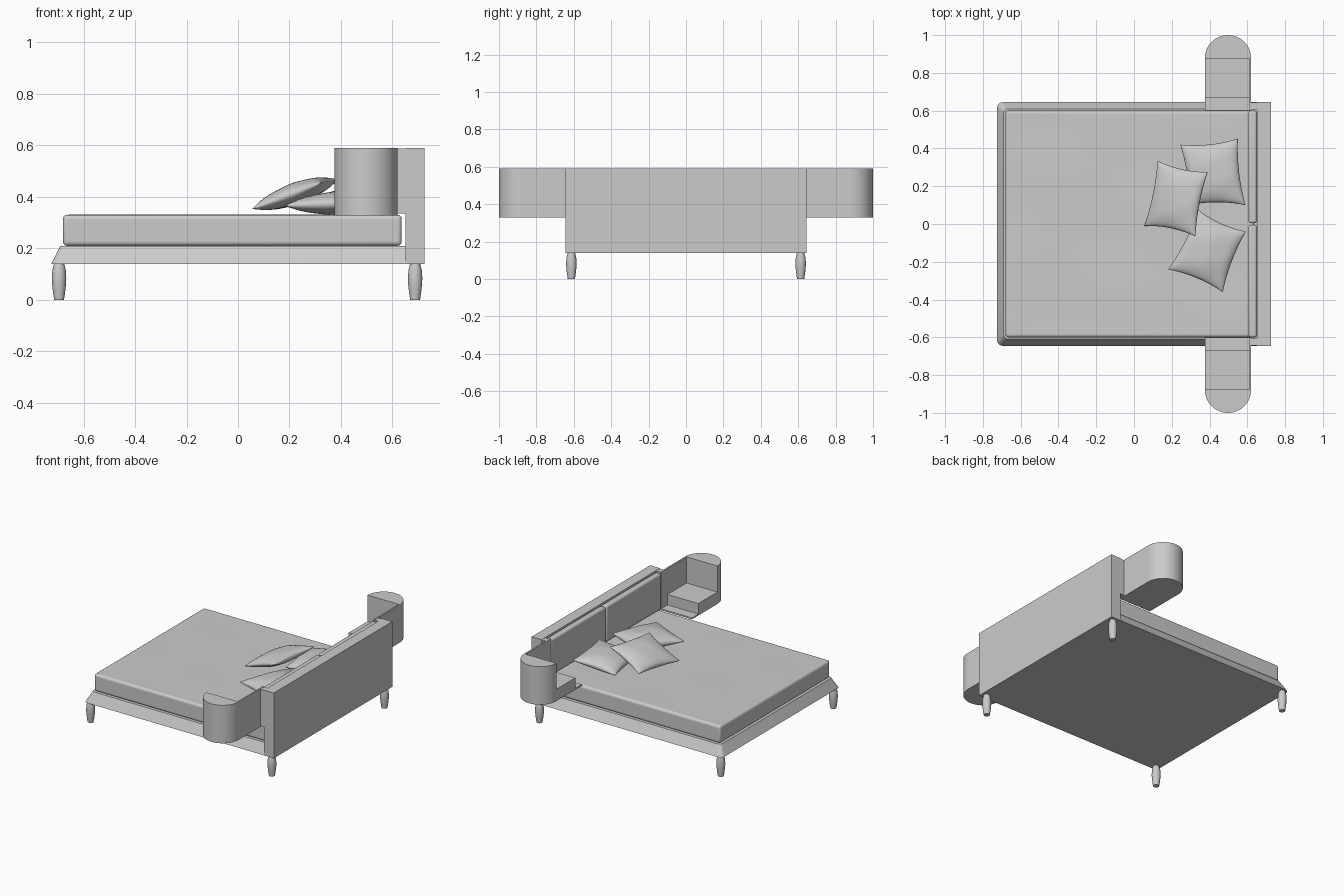
import bpy, bmesh
from math import sin, cos, pi, radians
from mathutils import Vector

if "Cube" in bpy.data.objects:
    bpy.data.objects.remove(bpy.data.objects["Cube"])


def finish(name, bm, smooth=None, bevel=0):
    bmesh.ops.recalc_face_normals(bm, faces=bm.faces)
    me = bpy.data.meshes.new(name)
    bm.to_mesh(me)
    bm.free()
    ob = bpy.data.objects.new(name, me)
    bpy.context.collection.objects.link(ob)
    if bevel:
        m = ob.modifiers.new("Bevel", "BEVEL")
        m.width, m.segments, m.limit_method = bevel, 4, "ANGLE"
        m.angle_limit = radians(40)
    if smooth:
        bpy.ops.object.select_all(action="DESELECT")
        ob.select_set(True)
        bpy.context.view_layer.objects.active = ob
        bpy.ops.object.shade_smooth_by_angle(angle=radians(smooth))
    return ob


def loft(name, rings, smooth=None, bevel=0):
    """Skin closed rings of points and cap both ends."""
    bm = bmesh.new()
    loops = [[bm.verts.new(p) for p in r] for r in rings]
    n = len(loops[0])
    for a, b in zip(loops, loops[1:]):
        for i in range(n):
            j = (i + 1) % n
            bm.faces.new((a[i], a[j], b[j], b[i]))
    bm.faces.new(loops[0])
    bm.faces.new(loops[-1])
    return finish(name, bm, smooth, bevel)


def box(name, x0, x1, y0, y1, z0, z1, smooth=None, bevel=0):
    ring = lambda z: [(x0, y0, z), (x1, y0, z), (x1, y1, z), (x0, y1, z)]
    return loft(name, [ring(z0), ring(z1)], smooth, bevel)


def frame_ring(x0, x1, w, r, z):
    """Outline with two rounded foot corners."""
    pts = [(x1, -w, z), (x1, w, z)]
    for cy, a0 in ((w - r, 90), (-w + r, 180)):
        for k in range(7):
            a = radians(a0 + 15 * k)
            pts.append((x0 + r + r * cos(a), cy + r * sin(a), z))
    return pts


def pillow(name, corners, thick, n=28):
    """Stuffed cushion: two bulged sheets between four corner points."""
    c = [Vector(p) for p in corners]
    normal = (c[2] - c[0]).cross(c[3] - c[1]).normalized()
    if normal.z < 0:
        normal = -normal
    bm = bmesh.new()
    for side in (1, -1):
        g = []
        for i in range(n + 1):
            for j in range(n + 1):
                u, v = -cos(pi * i / n), -cos(pi * j / n)
                # pinch the middle of each edge inward
                pu = u * (1 - 0.09 * (1 - v * v) * u * u)
                pv = v * (1 - 0.09 * (1 - u * u) * v * v)
                s, t = (pu + 1) / 2, (pv + 1) / 2
                p = (c[0] * (1 - s) + c[1] * s) * (1 - t) + (c[3] * (1 - s) + c[2] * s) * t
                h = thick * (max(0, (1 - u * u) * (1 - v * v))) ** 0.48
                h *= 1 + 0.05 * sin(5 * u + 3 * v) * sin(4 * v - 2 * u)
                g.append(bm.verts.new(p + normal * h * side))
        for i in range(n):
            for j in range(n):
                k = i * (n + 1) + j
                bm.faces.new((g[k], g[k + 1], g[k + n + 2], g[k + n + 1]))
    bmesh.ops.remove_doubles(bm, verts=bm.verts, dist=1e-5)
    return finish(name, bm, 80)


# Bed platform with sloped sides, and headboard
loft("bed_frame", [frame_ring(-0.725, 0.65, 0.645, 0.03, 0.14),
                   frame_ring(-0.69, 0.65, 0.61, 0.025, 0.21)], 30)
box("headboard", 0.65, 0.725, -0.645, 0.645, 0.14, 0.59)

# Mattress with a softly uneven top
bm = bmesh.new()
bmesh.ops.create_cube(bm, size=1)
for v in bm.verts:
    v.co = (-0.022 + v.co.x * 1.316, v.co.y * 1.2, 0.27 + v.co.z * 0.12)
top = [e for e in bm.edges if all(v.co.z > 0.3 for v in e.verts)]
bmesh.ops.subdivide_edges(bm, edges=top, cuts=23, use_grid_fill=True)
for v in bm.verts:
    if v.co.z > 0.3 and abs(v.co.y) < 0.58 and -0.66 < v.co.x < 0.6:
        v.co.z += 0.0012 * sin(7 * v.co.x + 4 * v.co.y) * cos(9 * v.co.y - 3 * v.co.x)
finish("mattress", bm, 50, 0.016)

# Turned legs
profile = [(0.019, 0), (0.023, 0.025), (0.027, 0.06), (0.028, 0.085),
           (0.026, 0.115), (0.02, 0.14)]
for x, end in ((-0.695, "foot"), (0.688, "head")):
    for y, side in ((-0.613, "right"), (0.613, "left")):
        loft(f"{end}_leg_{side}",
             [[(x + r * cos(a * pi / 12), y + r * sin(a * pi / 12), z) for a in range(24)]
              for r, z in profile], 40)

for s, side in ((-1, "right"), (1, "left")):
    # Backrest cushion
    y0, y1 = sorted((s * 0.004, s * 0.6))
    box(f"backrest_cushion_{side}", 0.607, 0.65, y0, y1, 0.335, 0.583, 50, 0.012)
    # Night stand: round end, back wall, tray, drawer and joint to the headboard
    cx, cy, r = 0.4975, 0.8775, 0.1225
    ring = lambda z: [(cx + r * cos(pi * k / 32), s * (cy + r * sin(pi * k / 32)), z)
                      for k in range(33)]
    loft(f"nightstand_round_end_{side}", [ring(0.328), ring(0.59)], 30)
    for part, xa, xb, ya, yb, za, zb in (
            ("back_wall", 0.61, 0.62, 0.6, cy, 0.328, 0.59),
            ("tray", 0.375, 0.62, 0.6, cy, 0.328, 0.338),
            ("drawer", 0.375, 0.61, 0.67, cy, 0.338, 0.41),
            ("joint", 0.62, 0.65, 0.603, 0.643, 0.335, 0.588)):
        y0, y1 = sorted((s * ya, s * yb))
        box(f"nightstand_{part}_{side}", xa, xb, y0, y1, za, zb)

# Loose pillows
pillow("pillow_back_left", [(0.245, 0.42, 0.365), (0.55, 0.452, 0.40),
                            (0.59, 0.10, 0.40), (0.29, 0.10, 0.365)], 0.046)
pillow("pillow_back_right", [(0.34, 0.075, 0.38), (0.592, -0.04, 0.385),
                             (0.47, -0.36, 0.375), (0.18, -0.24, 0.365)], 0.046)
pillow("pillow_front", [(0.125, 0.335, 0.375), (0.39, 0.275, 0.468),
                        (0.325, -0.065, 0.455), (0.055, -0.01, 0.353)], 0.042)
